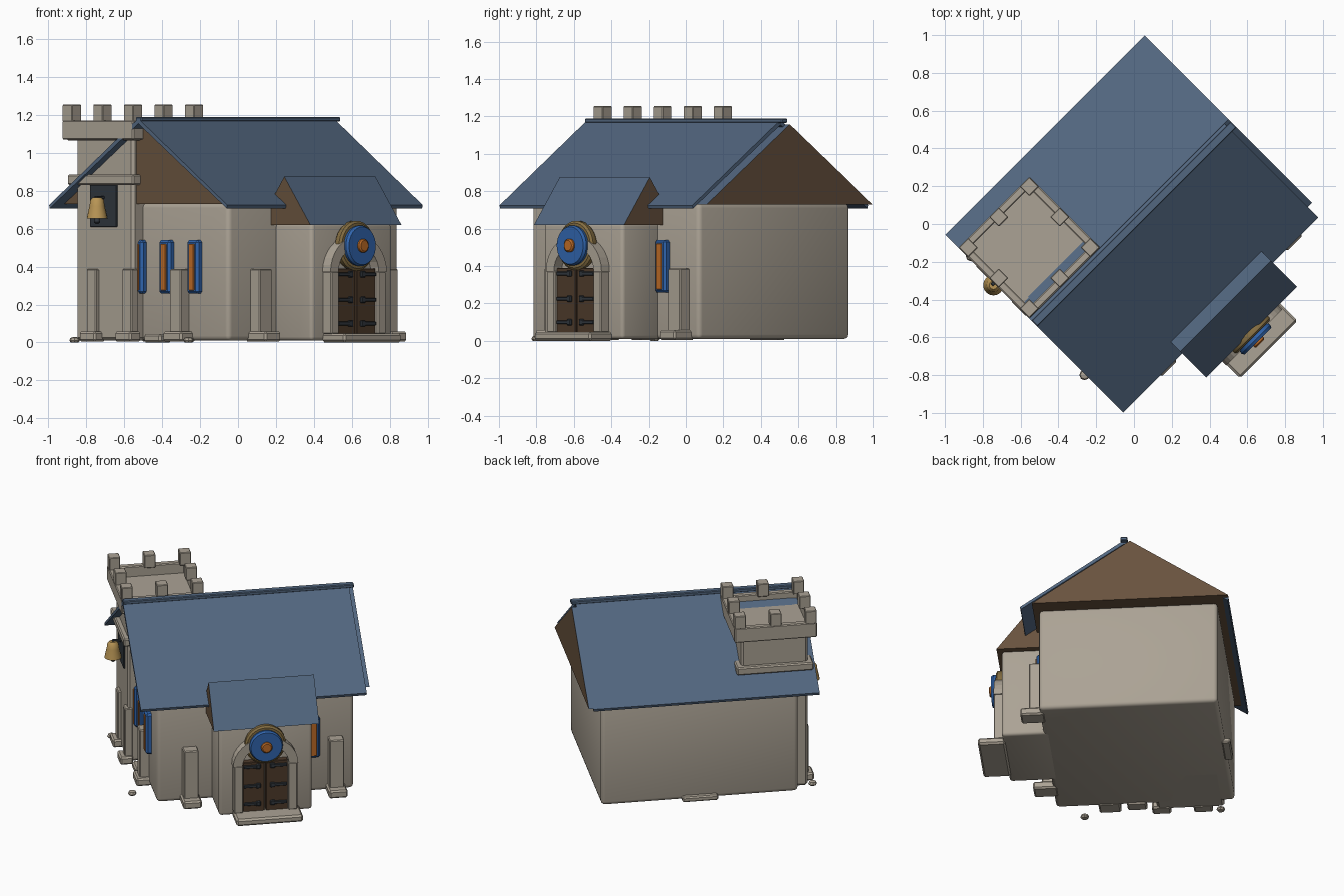
import bpy, bmesh, math
from mathutils import Matrix, Vector

if "Cube" in bpy.data.objects:
    bpy.data.objects.remove(bpy.data.objects["Cube"])

# Everything is laid out square (ridge along x, entrance facing -y), then turned 45 degrees
TURN = Matrix.Rotation(math.radians(45), 4, 'Z')


def mat(name, col):
    m = bpy.data.materials.new(name)
    m.diffuse_color = (*col, 1)
    m.use_nodes = True
    m.node_tree.nodes["Principled BSDF"].inputs["Base Color"].default_value = m.diffuse_color
    return m


STONE = mat("pale_stone", (0.41, 0.365, 0.30))
ROOF = mat("slate_blue", (0.085, 0.135, 0.215))
TIMBER = mat("gable_brown", (0.14, 0.085, 0.048))
DOOR = mat("door_brown", (0.075, 0.043, 0.024))
BLUE = mat("bright_blue", (0.03, 0.13, 0.42))
ORANGE = mat("glass_orange", (0.52, 0.15, 0.02))
BRASS = mat("dull_brass", (0.24, 0.16, 0.055))
BELL = mat("bell_gold", (0.48, 0.30, 0.09))
IRON = mat("dark_iron", (0.03, 0.038, 0.047))


def finish(bm, name, mats, rule=None, smooth=False):
    bmesh.ops.recalc_face_normals(bm, faces=bm.faces)
    bm.normal_update()
    if rule:
        for f in bm.faces:
            f.material_index = rule(f.normal)
    bm.transform(TURN)
    me = bpy.data.meshes.new(name)
    bm.to_mesh(me)
    bm.free()
    ob = bpy.data.objects.new(name, me)
    bpy.context.collection.objects.link(ob)
    for m in mats:
        me.materials.append(m)
    if smooth:
        bpy.ops.object.select_all(action='DESELECT')
        bpy.context.view_layer.objects.active = ob
        ob.select_set(True)
        bpy.ops.object.shade_smooth_by_angle(angle=math.radians(35))
    return ob


def box(name, x, y, z, m=STONE, bevel=0.006, seg=1):
    """Box from (min, max) ranges with softened edges."""
    bm = bmesh.new()
    bmesh.ops.create_cube(bm, size=1)
    for v in bm.verts:
        v.co = Vector([a[0] + (c + 0.5) * (a[1] - a[0]) for a, c in zip((x, y, z), v.co)])
    if bevel:
        bmesh.ops.bevel(bm, geom=bm.edges[:], offset=bevel, segments=seg, affect='EDGES', profile=0.5)
    return finish(bm, name, [m], smooth=seg > 1)


def extrude(name, profile, a, b, mats, axis='X', rule=None):
    """Extrude a closed profile: (y, z) along x, or (x, z) along y."""
    bm = bmesh.new()
    place = (lambda p, t: (t, p[0], p[1])) if axis == 'X' else (lambda p, t: (p[0], t, p[1]))
    ring = [[bm.verts.new(place(p, t)) for p in profile] for t in (a, b)]
    n = len(profile)
    for i in range(n):
        j = (i + 1) % n
        bm.faces.new((ring[0][i], ring[0][j], ring[1][j], ring[1][i]))
    bm.faces.new(ring[0])
    bm.faces.new(ring[1])
    return finish(bm, name, mats, rule)


def lathe(name, profile, centre, m, axis='Z', n=24):
    """Revolve (radius, height) points around z, or around -y."""
    bm = bmesh.new()
    rings = [[bm.verts.new((r * math.cos(2 * math.pi * k / n), r * math.sin(2 * math.pi * k / n), h))
              for k in range(n)] for r, h in profile]
    for lo, hi in zip(rings, rings[1:]):
        for k in range(n):
            bm.faces.new((lo[k], lo[(k + 1) % n], hi[(k + 1) % n], hi[k]))
    bm.faces.new(rings[0])
    bm.faces.new(rings[-1])
    if axis == 'Y':
        bm.transform(Matrix.Rotation(math.radians(90), 4, 'X'))
    bm.transform(Matrix.Translation(centre))
    return finish(bm, name, [m], smooth=True)


# Main hall and its gabled roof core
box("hall_walls", (-.62, .65), (-.55, .59), (0.01, .735), bevel=0.025, seg=3)


def gable_rule(n):
    return 0 if n.z > 0.3 else 1


extrude("roof_core", [(-.587, .73), (.665, .73), (.039, 1.158)], -.67, .745, [ROOF, TIMBER], rule=gable_rule)
for s, side in ((-1, "front"), (1, "back")):
    extrude("roof_slab_" + side, [(0, 1.182), (s * .665, .725), (s * .66, .708), (0, 1.155)],
            -.745, .714, [ROOF])
box("ridge_cap", (-.745, .745), (-.022, .022), (1.165, 1.19), ROOF, 0.005)

# Entrance porch
PC = 0.035
box("porch_walls", (PC - .30, PC + .30), (-.815, -.5), (0.01, .63), bevel=0.02, seg=3)
extrude("porch_roof", [(-.845, .62), (-.455, .62), (-.65, .875)], PC - .34, PC + .34, [ROOF, TIMBER], rule=gable_rule)
box("door_step", (PC - .215, PC + .215), (-.975, -.8), (0, .048), bevel=0.012)

# Arched doorway
DC = 0.025
for s in (-1, 1):
    box("door_jamb", sorted((DC + s * .145, DC + s * .205)), (-.875, -.8), (.045, .375))
    box("door_leaf", sorted((DC + s * .004, DC + s * .145)), (-.857, -.8), (.045, .39), DOOR, 0.003)
    for z in (.10, .225, .36):
        box("hinge_strap", sorted((DC + s * .04, DC + s * .14)), (-.868, -.85), (z - .01, z + .01), IRON, 0.003)
        box("hinge_tip", sorted((DC + s * .03, DC + s * .062)), (-.869, -.85), (z - .017, z + .017), IRON, 0.005)
arc = [math.pi * k / 16 for k in range(17)]
arch = [(DC + .21 * math.cos(a), .372 + .19 * math.sin(a)) for a in arc]
arch += [(DC + .15 * math.cos(a), .372 + .135 * math.sin(a)) for a in reversed(arc)]
extrude("door_arch", arch, -.875, -.8, [STONE], 'Y')

# Round shield over the door
lathe("shield_rim", [(.125, 0), (.132, .012), (.132, .035), (.12, .045)], (DC, -.825, .51), BRASS, 'Y', 32)
lathe("shield_disc", [(.105, 0), (.108, .02), (.10, .035)], (DC, -.868, .51), BLUE, 'Y', 32)
lathe("shield_boss", [(.036, 0), (.036, .015), (.028, .022)], (DC, -.898, .51), ORANGE, 'Y')

# Corner tower
TX, TY = -.48, .304


def square(name, half, z0, z1, bevel=0.008):
    return box(name, (TX - half, TX + half), (TY - half, TY + half), (z0, z1), STONE, bevel)


square("tower_shaft", .215, 0.01, 1.08, 0.015)
square("tower_cornice", .247, .832, .885)
square("tower_deck", .25, 1.065, 1.10)
for s in (-1, 1):
    lo, hi = sorted((s * .265, s * .222))
    box("parapet_side", (TX + lo, TX + hi), (TY - .265, TY + .265), (1.07, 1.172))
    box("parapet_end", (TX - .265, TX + .265), (TY + lo, TY + hi), (1.07, 1.172))
for i in (-1, 0, 1):
    for j in (-1, 0, 1):
        if i or j:
            cx, cy = TX + i * .228, TY + j * .228
            box("merlon", (cx - .036, cx + .036), (cy - .036, cy + .036), (1.165, 1.255), bevel=0.004)

# Bell in front of its dark opening
box("bell_opening", (-.703, -.68), (TY - .1, TY + .1), (.61, .832), IRON, 0.003)
box("bell_bracket", (-.76, -.69), (TY - .01, TY + .01), (.757, .773), IRON, 0.003)
lathe("bell", [(.054, .655), (.05, .675), (.04, .72), (.036, .75), (.022, .766)], (-.755, .297, 0), BELL)
lathe("bell_clapper", [(.006, .70), (.014, .645), (.016, .635), (.008, .625)][::-1], (-.755, .297, 0), IRON, n=12)


# Framed windows: west wall faces -x, front wall faces -y
def wall_box(name, wall, c, w, base, depth, z, m=STONE, bevel=0.006):
    along, out = (c - w / 2, c + w / 2), (base - depth, base + .03)
    x, y = (out, along) if wall == "west" else (along, out)
    return box(name, x, y, z, m, bevel)


for wall, c, base in (("west", -.31, -.62), ("west", -.10, -.62), ("west", .105, -.62), ("front", .385, -.55)):
    wall_box("window_frame", wall, c, .085, base, .036, (.258, .54), BLUE, 0.012)
    wall_box("window_glass", wall, c, .042, base, .042, (.275, .52), ORANGE, 0.003)

# Buttresses with wider feet
for wall, c, base, w, d, fw, fd in (("west", .38, -.695, .072, .022, .12, .055),
                                    ("west", .115, -.695, .072, .022, .12, .055),
                                    ("west", -.21, -.62, .085, .06, .14, .085),
                                    ("front", -.41, -.55, .095, .07, .12, .125),
                                    ("front", .53, -.55, .095, .07, .12, .125)):
    wall_box("buttress", wall, c, w, base, d, (.03, .387))
    wall_box("buttress_foot", wall, c, fw, base, fd, (.005, .058), bevel=0.01)

# Low plinth blocks and loose stones
wall_box("plinth_block", "west", -.035, .125, -.62, .06, (0, .045), bevel=0.01)
box("back_plinth_block", (-.10, .13), (.57, .625), (0.005, .04), bevel=0.008)
for x, y in ((-.75, -.38), (-.73, .49)):
    lathe("loose_stone", [(.02, 0), (.028, .01), (.022, .024), (.01, .028)], (x, y, 0), STONE, n=8)
